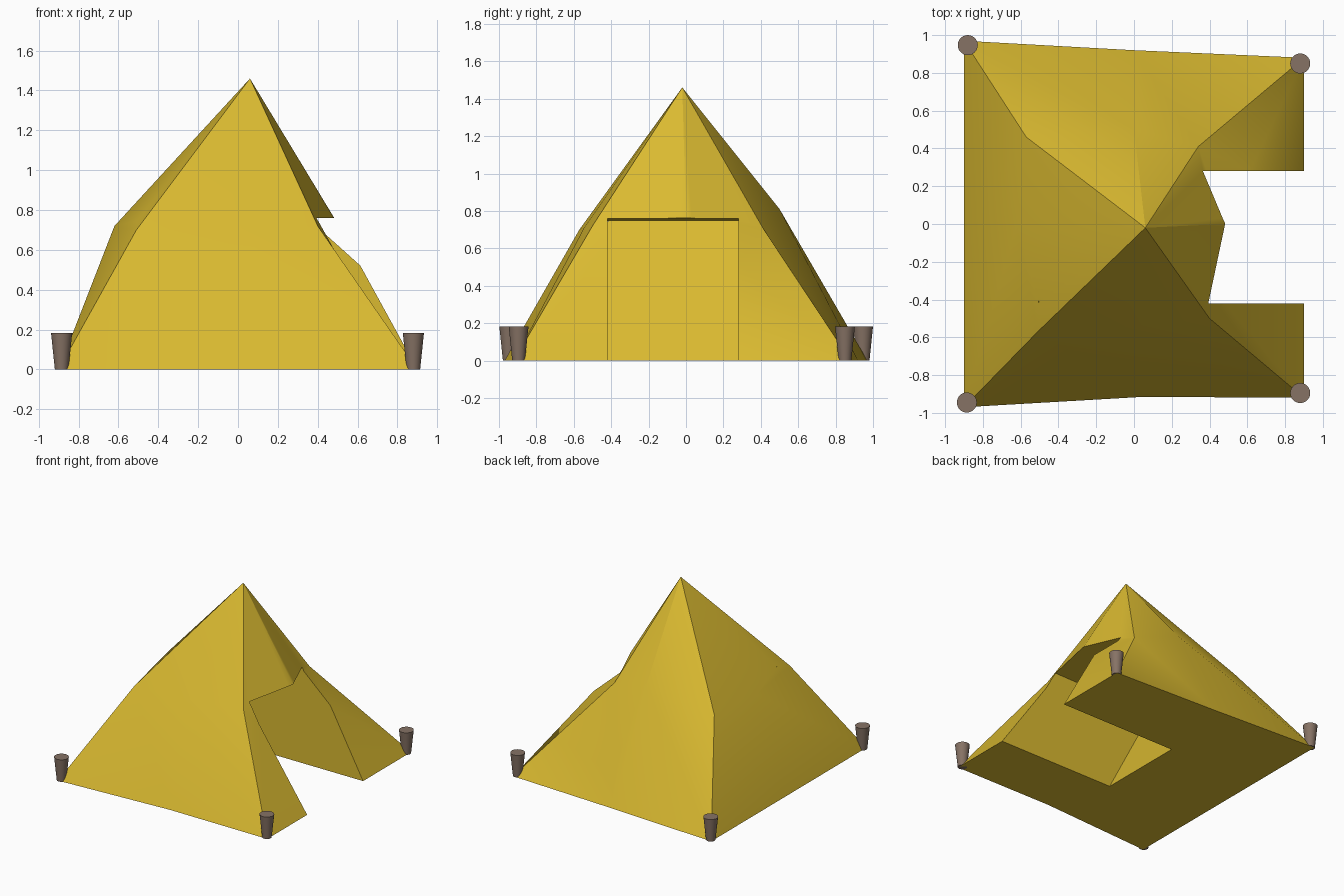
import bpy, bmesh, math
from mathutils import Vector

if "Cube" in bpy.data.objects:
    bpy.data.objects.remove(bpy.data.objects["Cube"])


def material(name, rgb):
    m = bpy.data.materials.new(name)
    m.diffuse_color = (*rgb, 1)
    m.use_nodes = True
    m.node_tree.nodes["Principled BSDF"].inputs["Base Color"].default_value = m.diffuse_color
    return m


canvas_mat = material("yellow canvas", (0.70, 0.49, 0.03))
peg_mat = material("brown wood", (0.24, 0.17, 0.13))


def make_object(name, bm, mat=None):
    bmesh.ops.recalc_face_normals(bm, faces=bm.faces)
    me = bpy.data.meshes.new(name)
    bm.to_mesh(me)
    bm.free()
    ob = bpy.data.objects.new(name, me)
    bpy.context.collection.objects.link(ob)
    if mat:
        me.materials.append(mat)
    return ob


def smooth(ob, degrees):
    bpy.ops.object.select_all(action='DESELECT')
    ob.select_set(True)
    bpy.context.view_layer.objects.active = ob
    bpy.ops.object.shade_smooth_by_angle(angle=math.radians(degrees))


# Tent body: sagging pyramid with a base ring, a bulged middle ring and a peak
# Both rings run counterclockwise from the front left corner
base = [(-0.9, -0.97), (0.05, -0.915), (0.9, -0.92), (0.9, 0),
        (0.9, 0.88), (0, 0.92), (-0.9, 0.97), (-0.9, 0)]
middle = [(-0.51, -0.57, 0.70), (-0.05, -0.545, 0.71), (0.40, -0.50, 0.72), (0.48, 0, 0.765),
          (0.34, 0.41, 0.71), (0, 0.50, 0.81), (-0.57, 0.46, 0.72), (-0.62, 0, 0.72)]
bm = bmesh.new()
b = [bm.verts.new((x, y, 0)) for x, y in base]
m = [bm.verts.new(p) for p in middle]
peak = bm.verts.new((0.06, -0.02, 1.46))
for i in range(8):
    j = (i + 1) % 8
    bm.faces.new((b[i], b[j], m[i]))
    bm.faces.new((b[j], m[j], m[i]))
    bm.faces.new((m[i], m[j], peak))
bm.faces.new(b[::-1])
tent = make_object("tent_body", bm, canvas_mat)

# Doorway cutter: side profile with a sloping inner wall, extruded across
bm = bmesh.new()
profile = [(-0.07, -0.1), (1.2, -0.1), (1.2, 0.772), (-0.505, 0.746)]
face = bm.faces.new([bm.verts.new((x, -0.42, z)) for x, z in profile])
ext = bmesh.ops.extrude_face_region(bm, geom=[face])
bmesh.ops.translate(bm, vec=Vector((0, 0.70, 0)),
                    verts=[v for v in ext["geom"] if isinstance(v, bmesh.types.BMVert)])
cutter = make_object("doorway_cutter", bm)
cutter.hide_render = True

# Cut the doorway and discard the cutter
mod = tent.modifiers.new("doorway", 'BOOLEAN')
mod.operation = 'DIFFERENCE'
mod.solver = 'EXACT'
mod.object = cutter
bpy.context.view_layer.objects.active = tent
bpy.ops.object.modifier_apply(modifier=mod.name)
bpy.data.objects.remove(cutter)
smooth(tent, 30)

# Corner pegs: tapered round stakes
pegs = {"front_left_peg": (-0.885, -0.945), "front_right_peg": (0.88, -0.895),
        "back_left_peg": (-0.88, 0.947), "back_right_peg": (0.88, 0.85)}
for name, (x, y) in pegs.items():
    bm = bmesh.new()
    bmesh.ops.create_cone(bm, cap_ends=True, segments=32, radius1=0.034, radius2=0.053, depth=0.183)
    bmesh.ops.translate(bm, vec=Vector((x, y, 0.0915)), verts=bm.verts)
    smooth(make_object(name, bm, peg_mat), 30)
